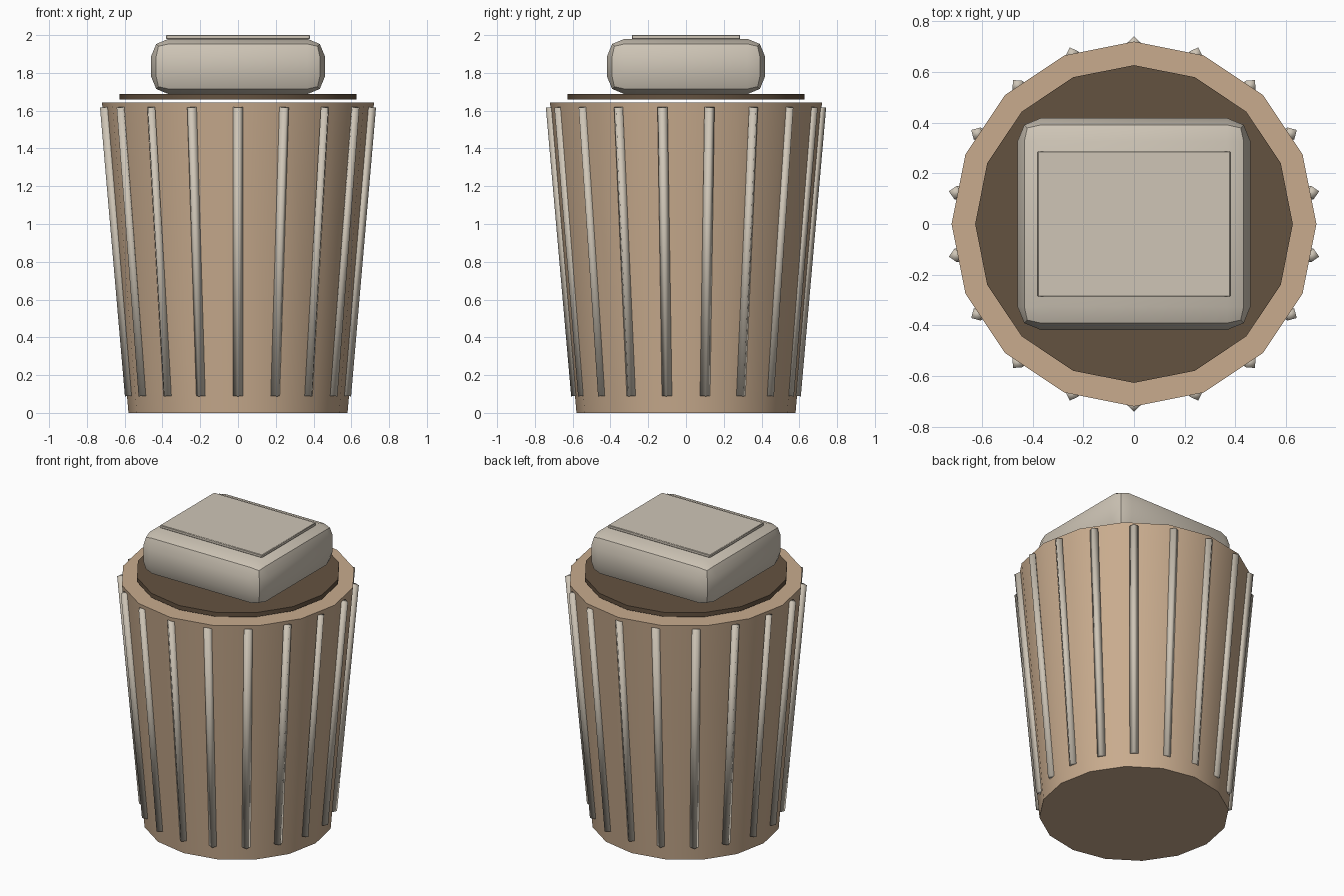
import bpy, bmesh, math
from mathutils import Vector

if "Cube" in bpy.data.objects:
    bpy.data.objects.remove(bpy.data.objects["Cube"])


def material(name, color):
    mat = bpy.data.materials.new(name)
    mat.diffuse_color = (*color, 1)
    mat.use_nodes = True
    mat.node_tree.nodes["Principled BSDF"].inputs["Base Color"].default_value = mat.diffuse_color
    return mat


TAN = material("tan_wicker", (0.58, 0.41, 0.27))
BROWN = material("dark_brown", (0.127, 0.084, 0.051))
LINEN = material("linen", (0.62, 0.56, 0.47))


def add_object(name, bm, mat, smooth=True):
    mesh = bpy.data.meshes.new(name)
    bm.to_mesh(mesh)
    bm.free()
    mesh.materials.append(mat)
    obj = bpy.data.objects.new(name, mesh)
    bpy.context.collection.objects.link(obj)
    if smooth:
        bpy.ops.object.select_all(action='DESELECT')
        obj.select_set(True)
        bpy.context.view_layer.objects.active = obj
        bpy.ops.object.shade_smooth_by_angle(angle=math.radians(40))
    return obj


def tapered(name, sides, r_bottom, r_top, z0, z1, mat):
    bm = bmesh.new()
    bmesh.ops.create_cone(bm, cap_ends=True, segments=sides,
                          radius1=r_bottom, radius2=r_top, depth=z1 - z0)
    bmesh.ops.translate(bm, verts=bm.verts, vec=(0, 0, (z0 + z1) / 2))
    return add_object(name, bm, mat)


def box(name, size, z0, z1, mat, bevel=0, segments=2):
    bm = bmesh.new()
    bmesh.ops.create_cube(bm, size=1)
    bmesh.ops.scale(bm, verts=bm.verts, vec=(size[0], size[1], z1 - z0))
    bmesh.ops.translate(bm, verts=bm.verts, vec=(0, 0, (z0 + z1) / 2))
    if bevel:
        bmesh.ops.bevel(bm, geom=bm.edges[:], offset=bevel, segments=segments,
                        profile=0.5, affect='EDGES')
    return add_object(name, bm, mat, smooth=bool(bevel))


# Basket body and the dark disc hovering just above its rim
tapered("basket_body", 16, 0.58, 0.72, 0, 1.643, TAN)
tapered("inner_disc", 16, 0.627, 0.627, 1.659, 1.688, BROWN)

# Folded linen bundle with a thin top layer
box("linen_bundle", (0.92, 0.836), 1.688, 1.98, LINEN, bevel=0.092)
box("top_fold", (0.76, 0.574), 1.98, 2.0, LINEN, bevel=0.003, segments=1)

# Leaning four-sided slats around the body
SLATS = 18
for i in range(SLATS):
    a = math.pi / 2 + i * math.tau / SLATS
    out = Vector((math.cos(a), math.sin(a), 0))
    low = out * 0.581 + Vector((0, 0, 0.09))
    high = out * 0.715 + Vector((0, 0, 1.618))
    axis = high - low
    bm = bmesh.new()
    bmesh.ops.create_cone(bm, cap_ends=True, segments=4, radius1=0.027,
                          radius2=0.027, depth=axis.length)
    slat = add_object(f"slat_{i + 1:02d}", bm, LINEN, smooth=False)
    slat.data.shade_smooth()
    slat.location = (low + high) / 2
    slat.rotation_euler = axis.to_track_quat('Z', 'Y').to_euler()
